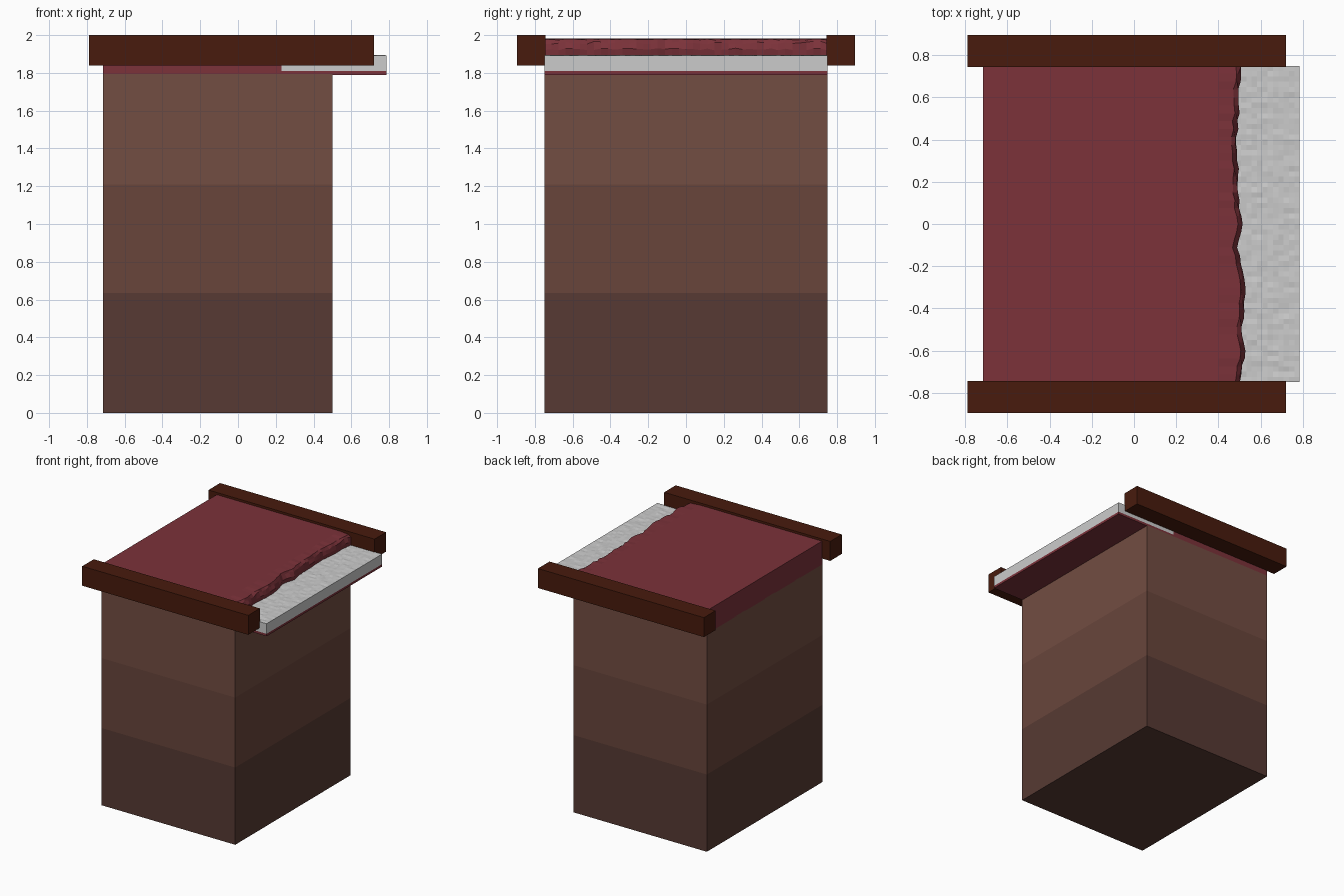
import bpy, bmesh, random

if "Cube" in bpy.data.objects:
    bpy.data.objects.remove(bpy.data.objects["Cube"])

random.seed(4)


def material(name, rgb):
    m = bpy.data.materials.new(name)
    m.diffuse_color = (*rgb, 1)
    m.use_nodes = True
    m.node_tree.nodes["Principled BSDF"].inputs["Base Color"].default_value = m.diffuse_color
    return m


def make_object(name, bm, mats=()):
    bmesh.ops.recalc_face_normals(bm, faces=bm.faces)
    me = bpy.data.meshes.new(name)
    bm.to_mesh(me)
    bm.free()
    for m in mats:
        me.materials.append(m)
    ob = bpy.data.objects.new(name, me)
    bpy.context.collection.objects.link(ob)
    return ob


def loft(bm, rings, closed=True):
    """Skin a list of equal-length closed rings, optionally capped."""
    rows = [[bm.verts.new(p) for p in r] for r in rings]
    n = len(rows[0])
    sides = []
    for a, b in zip(rows, rows[1:]):
        sides.append([bm.faces.new((a[i], a[(i + 1) % n], b[(i + 1) % n], b[i]))
                      for i in range(n)])
    if closed:
        bm.faces.new(rows[0][::-1])
        bm.faces.new(rows[-1])
    return sides


def lerp_table(table, t):
    for (a, va), (b, vb) in zip(table, table[1:]):
        if a <= t <= b:
            return va + (vb - va) * (t - a) / (b - a)
    return table[-1][1]


X0, X1, W = -0.715, 0.785, 0.75

# earth body with three colour bands
earth = [material("earth_low", (0.095, 0.042, 0.033)),
         material("earth_mid", (0.14, 0.06, 0.044)),
         material("earth_top", (0.17, 0.074, 0.054))]
bm = bmesh.new()
rings = [[(X0, -W, z), (0.5, -W, z), (0.5, W, z), (X0, W, z)]
         for z in (0, 0.635, 1.21, 1.795)]
for band, faces in enumerate(loft(bm, rings)):
    for f in faces:
        f.material_index = band
make_object("earth_body", bm, earth)

# red cover: slotted profile lofted along y with a torn front edge
red = material("red_cover", (0.20, 0.032, 0.042))
edge = [(-0.75, 0.505), (-0.6, 0.525), (-0.5, 0.512), (-0.35, 0.525),
        (-0.25, 0.522), (-0.1, 0.485), (0, 0.515), (0.1, 0.497),
        (0.25, 0.492), (0.4, 0.485), (0.55, 0.5), (0.65, 0.498), (0.75, 0.51)]
bm = bmesh.new()
rings = []
N = 40
for i in range(N + 1):
    y = -W + 2 * W * i / N
    e = lerp_table(edge, y)
    j = random.uniform(-0.006, 0.006)
    rings.append([(x, y, z) for x, z in (
        (X0, 1.79), (X1, 1.79), (X1, 1.81), (0.23, 1.81), (0.23, 1.893),
        (e - 0.005, 1.893), (e + j, 1.925 + j),
        (e - 0.008 - j, 1.96 + random.uniform(-0.01, 0.008)),
        (e - 0.022 + j, 1.977 + j / 2), (0.40, 1.982), (X0, 1.982))])
loft(bm, rings)
make_object("red_cover", bm, [red])

# pale slab tucked under the cover, with a rough top
bm = bmesh.new()
NX, NY = 22, 60
rings = []
for i in range(NY + 1):
    y = -W + 2 * W * i / NY
    top = []
    for k in range(NX + 1):
        x = X1 - (X1 - 0.23) * k / NX
        inner = 0 < i < NY and 0 < k < NX
        top.append((x, y, 1.893 + (random.uniform(-0.003, 0.003) if inner else 0)))
    rings.append([(0.23, y, 1.81), (X1, y, 1.81)] + top)
loft(bm, rings)
make_object("pale_slab", bm)

# wooden rails along both sides
wood = material("wood", (0.065, 0.011, 0.004))
for name, s in (("front_rail", -1), ("back_rail", 1)):
    bm = bmesh.new()
    ya, yb = s * 0.745, s * 0.895
    loft(bm, [[(x, ya, 1.84), (x, yb, 1.84), (x, yb, 2.0), (x, ya, 2.0)]
              for x in (-0.79, 0.72)])
    make_object(name, bm, [wood])
